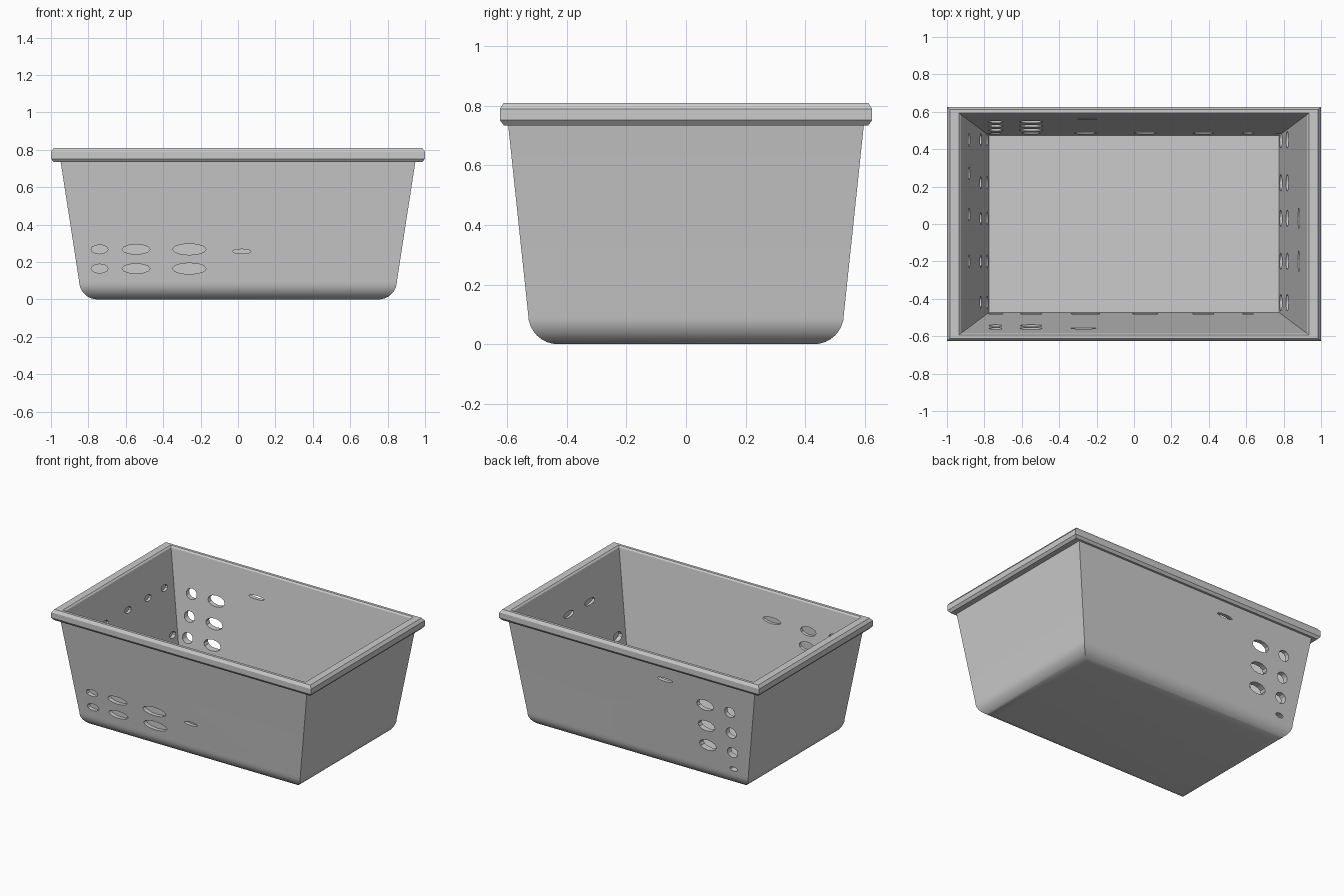
import bpy, bmesh, math
from mathutils import Matrix

if "Cube" in bpy.data.objects:
    bpy.data.objects.remove(bpy.data.objects["Cube"])

# Tub cross-section: (half width x, half depth y, z), outside bottom up over the rim and down inside
R = 0.1
profile = []
for i in range(9):
    a = math.radians(90 * i / 8)
    profile.append((0.75 + R * math.sin(a), 0.43 + R * math.sin(a), R * (1 - math.cos(a))))
profile += [
    (0.948, 0.597, 0.735), (0.985, 0.612, 0.735), (1.0, 0.625, 0.752),
    (1.0, 0.625, 0.79), (0.985, 0.612, 0.81), (0.935, 0.593, 0.81),
    (0.925, 0.585, 0.80), (0.775, 0.472, 0.05),
]


def make_object(name, bm):
    bmesh.ops.recalc_face_normals(bm, faces=bm.faces[:])
    mesh = bpy.data.meshes.new(name)
    bm.to_mesh(mesh)
    bm.free()
    obj = bpy.data.objects.new(name, mesh)
    bpy.context.collection.objects.link(obj)
    return obj


# Tub shell: stacked rectangular rings
bm = bmesh.new()
rings = [[bm.verts.new((sx * x, sy * y, z)) for sx, sy in ((1, 1), (-1, 1), (-1, -1), (1, -1))]
         for x, y, z in profile]
for a, b in zip(rings, rings[1:]):
    for i in range(4):
        j = (i + 1) % 4
        bm.faces.new((a[i], a[j], b[j], b[i]))
bm.faces.new(rings[0])
bm.faces.new(rings[-1])
tub = make_object("storage_tub", bm)

# Oval holes and shallow pockets in the walls
cut = bmesh.new()


def inner(z, bottom, top):
    return bottom + (top - bottom) * (z - 0.05) / 0.75


def oval(x, y, z, half_w, half_h, depth, along_x=False):
    m = Matrix.Translation((x, y, z))
    if along_x:
        m = m @ Matrix.Rotation(math.pi / 2, 4, 'Z')
    m = m @ Matrix.Rotation(math.pi / 2, 4, 'X') @ Matrix.Diagonal((half_w, half_h, depth, 1))
    bmesh.ops.create_cone(cut, cap_ends=True, segments=12, radius1=1, radius2=1, depth=1, matrix=m)


# Back wall: open holes
for z in (0.25, 0.39, 0.54):
    oval(-0.74, 0.55, z, 0.04, 0.037, 0.3)
    oval(-0.55, 0.55, z, 0.065, 0.037, 0.3)
oval(-0.74, 0.55, 0.13, 0.03, 0.015, 0.3)
oval(-0.25, 0.59, 0.64, 0.06, 0.012, 0.3)

# Back wall: inside pockets near the floor
for x, w in ((-0.55, 0.05), (-0.26, 0.06), (0.06, 0.06), (0.37, 0.055), (0.61, 0.03)):
    oval(x, inner(0.14, 0.472, 0.585), 0.14, w, 0.03, 0.05)

# Front wall: outside pockets, inside pockets and floor slots
for x, w, h in ((-0.74, 0.045, 0.024), (-0.545, 0.075, 0.026), (-0.26, 0.09, 0.03)):
    for z in (0.165, 0.268):
        oval(x, -(0.53 + 0.105 * (z - 0.1)), z, w, h, 0.06)
oval(0.02, -0.547, 0.257, 0.05, 0.012, 0.05)
for x, w in ((-0.74, 0.035), (-0.55, 0.06)):
    for z in (0.52, 0.62):
        oval(x, -inner(z, 0.472, 0.585), z, w, 0.03, 0.035)
oval(-0.27, -inner(0.62, 0.472, 0.585), 0.62, 0.07, 0.02, 0.035)
for x, w in ((-0.74, 0.04), (-0.55, 0.06), (-0.26, 0.08), (0.06, 0.07), (0.37, 0.06), (0.61, 0.03)):
    oval(x, -inner(0.1, 0.472, 0.585), 0.1, w, 0.015, 0.035)

# End walls: inside pockets
for y in (0.45, 0.22, 0.03, -0.2, -0.42):
    for z in (0.1, 0.27):
        oval(inner(z, 0.775, 0.925), y, z, 0.045, 0.03, 0.05, True)
        oval(-inner(z, 0.775, 0.925), y, z, 0.035, 0.02, 0.04, True)
for y in (0.03, -0.2):
    oval(inner(0.58, 0.775, 0.925), y, 0.58, 0.055, 0.02, 0.03, True)
for y in (0.45, 0.27, 0.05, -0.2):
    oval(-inner(0.58, 0.775, 0.925), y, 0.58, 0.035, 0.02, 0.03, True)

cutter = make_object("hole_cutter", cut)
cutter.hide_render = True
cutter.hide_viewport = False

# Cut the holes and smooth the rounded base
mod = tub.modifiers.new("holes", 'BOOLEAN')
mod.operation = 'DIFFERENCE'
mod.solver = 'EXACT'
mod.object = cutter
bpy.context.view_layer.objects.active = tub
tub.select_set(True)
cutter.select_set(False)
bpy.ops.object.modifier_apply(modifier=mod.name)
bpy.data.objects.remove(cutter)
bpy.ops.object.shade_smooth_by_angle(angle=math.radians(25))
